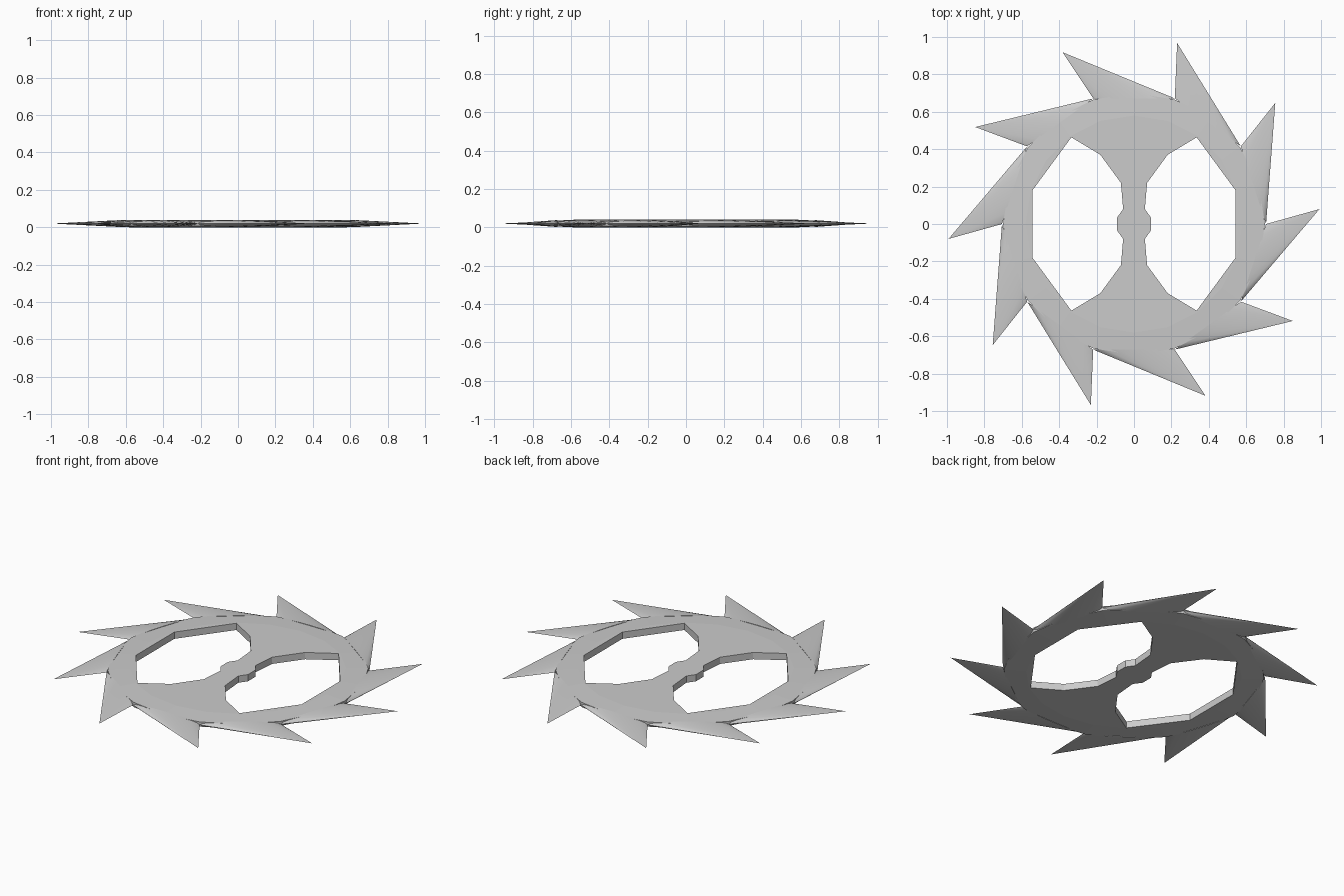
import bpy, bmesh
from math import cos, sin, pi, radians
from mathutils import Vector

if "Cube" in bpy.data.objects:
    bpy.data.objects.remove(bpy.data.objects["Cube"])

MID = 0.02
BLADES = 10


def make_object(name, bm):
    bmesh.ops.recalc_face_normals(bm, faces=bm.faces)
    me = bpy.data.meshes.new(name)
    bm.to_mesh(me)
    bm.free()
    ob = bpy.data.objects.new(name, me)
    bpy.context.collection.objects.link(ob)
    return ob


def loft(name, rings):
    """Closed solid through equal-length rings of points."""
    bm = bmesh.new()
    vs = [[bm.verts.new(p) for p in r] for r in rings]
    n = len(rings[0])
    for a, b in zip(vs, vs[1:]):
        for i in range(n):
            j = (i + 1) % n
            bm.faces.new((a[i], a[j], b[j], b[i]))
    bm.faces.new(vs[0])
    bm.faces.new(vs[-1])
    return make_object(name, bm)


def polar(r, a, z):
    return Vector((r * cos(a), r * sin(a), z))


# Disc with slightly thinned rim
disc_profile = [(0.58, 0.0), (0.70, 0.006), (0.70, 0.034), (0.58, 0.04)]
disc = loft("disc", [[polar(r, 2 * pi * i / 20, z) for i in range(20)]
                     for r, z in disc_profile])

# Two mirrored window cut-outs that leave the narrow centre spoke
half = [(0.09, 0.035), (0.058, 0.08), (0.07, 0.22), (0.18, 0.37),
        (0.335, 0.463), (0.543, 0.18)]
window = half + [(x, -y) for x, y in reversed(half)]
for side, name in ((1, "window_cutter_right"), (-1, "window_cutter_left")):
    cutter = loft(name, [[Vector((side * x, y, z)) for x, y in window]
                         for z in (-0.1, 0.1)])
    cutter.hide_render = True
    cutter.hide_viewport = True
    mod = disc.modifiers.new(name, 'BOOLEAN')
    mod.operation = 'DIFFERENCE'
    mod.solver = 'EXACT'
    mod.object = cutter

# Swept saw teeth: lens-shaped base along the rim tapering to a point
STEPS = 8
for k in range(BLADES):
    turn = 2 * pi * k / BLADES
    bm = bmesh.new()
    tip = bm.verts.new(polar(0.995, turn + radians(4.6), MID))
    a = polar(0.706, turn, MID)
    b = polar(0.706, turn - 2 * pi / BLADES, MID)
    ring = []
    for i in range(2 * STEPS):
        t = 2 * pi * i / (2 * STEPS)
        p = a.lerp(b, (1 - cos(t)) / 2)
        p.z = MID + 0.018 * sin(t)
        ring.append(bm.verts.new(p))
    for i in range(2 * STEPS):
        bm.faces.new((ring[i], ring[(i + 1) % (2 * STEPS)], tip))
    bm.faces.new(ring)
    blade = make_object(f"blade_{k + 1}", bm)
    bpy.ops.object.select_all(action='DESELECT')
    blade.select_set(True)
    bpy.context.view_layer.objects.active = blade
    bpy.ops.object.shade_smooth_by_angle(angle=radians(40))
